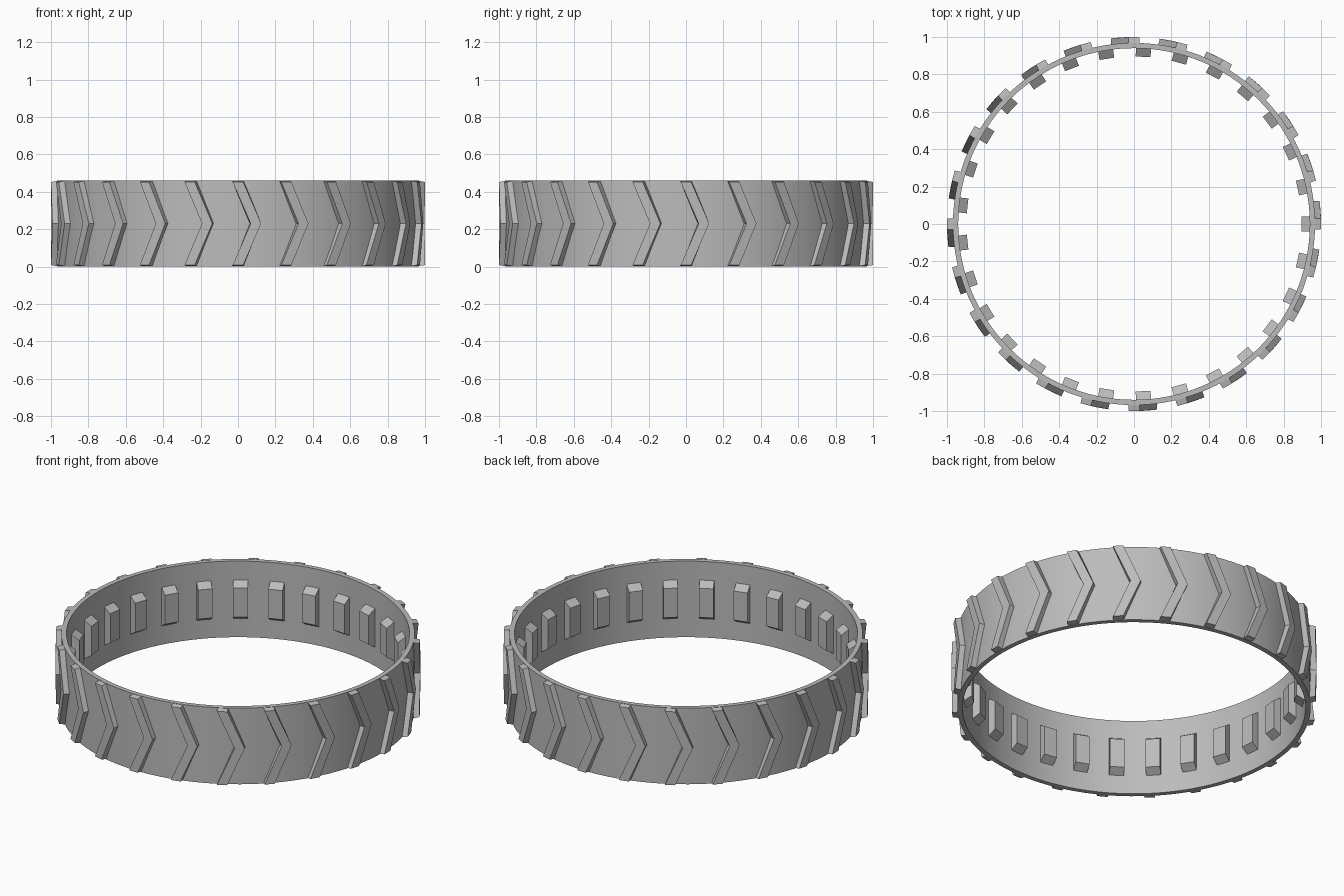
import bpy, bmesh
from math import cos, sin, pi, radians

if "Cube" in bpy.data.objects:
    bpy.data.objects.remove(bpy.data.objects["Cube"], do_unlink=True)

HEIGHT = 0.46
MID = HEIGHT / 2
INNER, OUTER, TREAD = 0.94, 0.968, 1.0

rubber = bpy.data.materials.new("grey_rubber")
rubber.use_nodes = True
GREY = (0.5, 0.5, 0.5, 1)
rubber.diffuse_color = GREY
rubber.node_tree.nodes["Principled BSDF"].inputs["Base Color"].default_value = GREY


def polar(r, angle, z):
    return (r * cos(angle), r * sin(angle), z)


def finish(bm, name):
    bmesh.ops.recalc_face_normals(bm, faces=bm.faces)
    mesh = bpy.data.meshes.new(name)
    bm.to_mesh(mesh)
    bm.free()
    mesh.materials.append(rubber)
    obj = bpy.data.objects.new(name, mesh)
    bpy.context.collection.objects.link(obj)
    return obj


def skin(bm, sections, closed=False):
    """Bridge a row of equal-length loops, capping the ends if open."""
    rows = [[bm.verts.new(p) for p in s] for s in sections]
    n = len(rows[0])
    pairs = list(zip(rows, rows[1:]))
    if closed:
        pairs.append((rows[-1], rows[0]))
    else:
        bm.faces.new(rows[0])
        bm.faces.new(rows[-1])
    for a, b in pairs:
        for i in range(n):
            j = (i + 1) % n
            bm.faces.new((a[i], a[j], b[j], b[i]))


# Band: rectangular section swept round the axis
SEGMENTS = 120
bm = bmesh.new()
section = [(INNER, 0), (OUTER, 0), (OUTER, HEIGHT), (INNER, HEIGHT)]
skin(bm, [[polar(r, 2 * pi * k / SEGMENTS, z) for r, z in section]
          for k in range(SEGMENTS)], closed=True)
band = finish(bm, "band")
bpy.context.view_layer.objects.active = band
band.select_set(True)
bpy.ops.object.shade_smooth_by_angle(angle=radians(30))

# Chevron treads on the outside, pointing counter-clockwise
TREADS = 24
HALF = 0.031
SWEEP = 0.096
bm = bmesh.new()
for k in range(TREADS):
    base = 2 * pi * k / TREADS
    rows = []
    for side, shift in ((-1, 0), (0, SWEEP), (1, 0)):
        z_in = MID + side * MID
        z_out = MID + side * (MID - 0.008)
        a = base + shift
        rows.append([polar(OUTER - 0.01, a - HALF, z_in),
                     polar(TREAD, a - HALF + 0.003, z_out),
                     polar(TREAD, a + HALF - 0.003, z_out),
                     polar(OUTER - 0.01, a + HALF, z_in)])
    skin(bm, rows)
finish(bm, "chevron_treads")

# Drive lugs on the inside, with sloped top and bottom
LUGS = 29
LUG_HALF = 0.04
bm = bmesh.new()
for k in range(LUGS):
    a = 2 * pi * k / LUGS
    rows = []
    for r, half_z in ((INNER + 0.008, 0.122), (0.895, 0.088)):
        rows.append([(r * cos(a) - t * sin(a), r * sin(a) + t * cos(a), MID + z)
                     for t, z in ((-LUG_HALF, -half_z), (LUG_HALF, -half_z),
                                  (LUG_HALF, half_z), (-LUG_HALF, half_z))])
    skin(bm, rows)
finish(bm, "drive_lugs")
